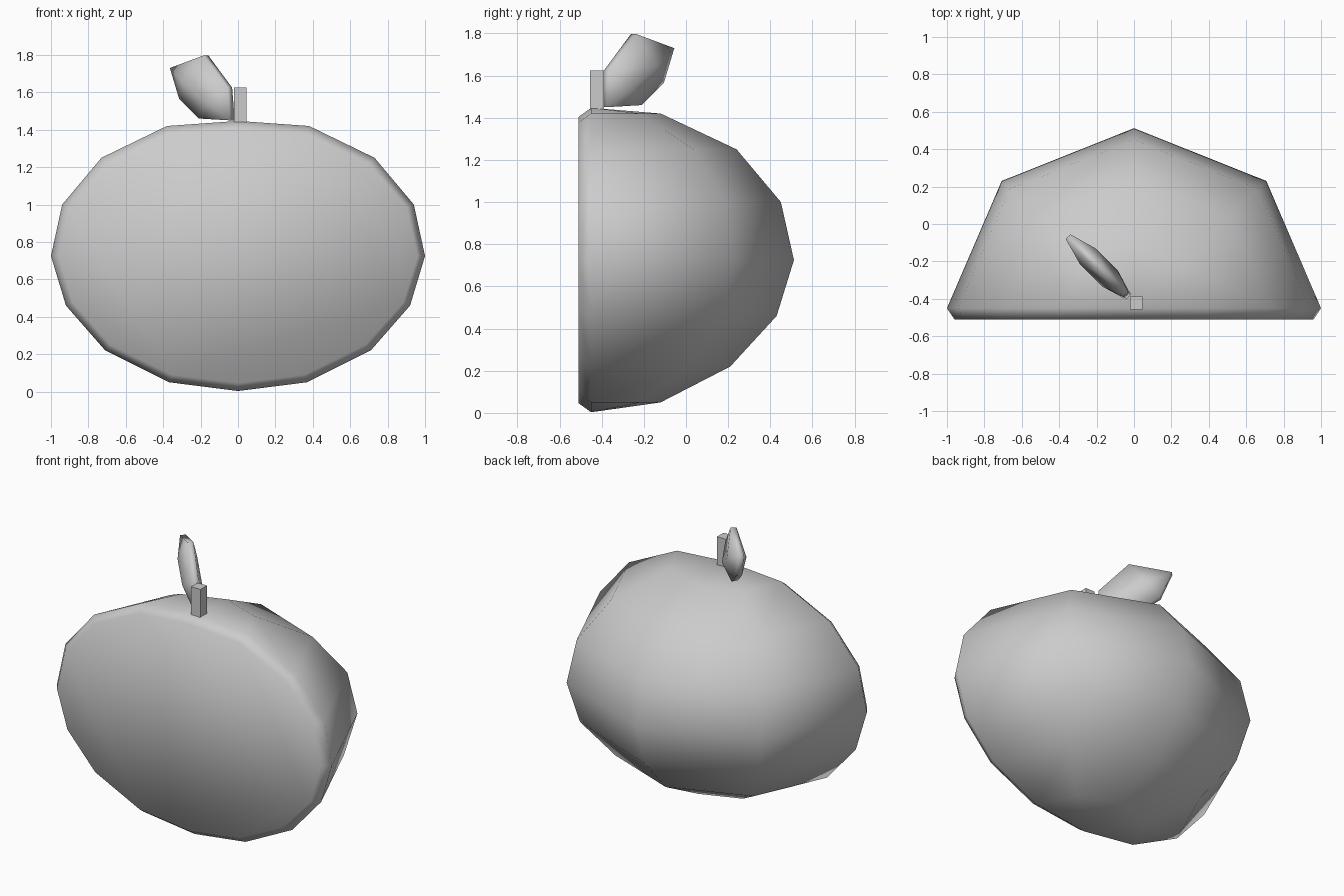
import bpy, bmesh
from math import sin, cos, pi, radians
from mathutils import Vector

if "Cube" in bpy.data.objects:
    bpy.data.objects.remove(bpy.data.objects["Cube"])


def make(name, bm, angle):
    bmesh.ops.recalc_face_normals(bm, faces=bm.faces)
    me = bpy.data.meshes.new(name)
    bm.to_mesh(me)
    bm.free()
    ob = bpy.data.objects.new(name, me)
    bpy.context.collection.objects.link(ob)
    bpy.ops.object.select_all(action='DESELECT')
    ob.select_set(True)
    bpy.context.view_layer.objects.active = ob
    bpy.ops.object.shade_smooth_by_angle(angle=radians(angle))
    return ob


# Half fruit: half of an 8-sided sphere, rings as (x radius, y radius, z)
CUT_Y, FRONT_Y, MID_Z = -0.45, -0.51, 0.725
rings = [(0.37, 0.33, 0.05), (0.71, 0.66, 0.22), (0.92, 0.88, 0.46),
         (1.0, 0.962, MID_Z),
         (0.94, 0.90, 1.0), (0.73, 0.69, 1.25), (0.38, 0.33, 1.42)]
bm = bmesh.new()
bottom = bm.verts.new((0, CUT_Y, 0.003))
top = bm.verts.new((0, CUT_Y, 1.447))
grid = [[bm.verts.new((rx * cos(i * pi / 4), CUT_Y + ry * sin(i * pi / 4), z))
         for i in range(5)] for rx, ry, z in rings]
for a, b in zip(grid, grid[1:]):
    for i in range(4):
        bm.faces.new((a[i], a[i + 1], b[i + 1], b[i]))
for i in range(4):
    bm.faces.new((bottom, grid[0][i + 1], grid[0][i]))
    bm.faces.new((top, grid[-1][i], grid[-1][i + 1]))

# Cut face with a chamfered rim
rim = [bottom] + [r[0] for r in grid] + [top] + [r[4] for r in reversed(grid)]
front = [bm.verts.new((v.co.x * 0.96, FRONT_Y, MID_Z + (v.co.z - MID_Z) * 0.94))
         for v in rim]
for i in range(len(rim)):
    j = (i + 1) % len(rim)
    bm.faces.new((rim[i], rim[j], front[j], front[i]))
bm.faces.new(front)
make("half_fruit", bm, 60)

# Stem
bm = bmesh.new()
bmesh.ops.create_cube(bm, size=1)
for v in bm.verts:
    v.co = Vector((0.012 + v.co.x * 0.068, -0.422 + v.co.y * 0.068,
                   1.53 + v.co.z * 0.19))
make("stem", bm, 60)

# Leaf: hexagonal outline in a diagonal plane, thickened at the midrib
outline = [(0.0, 1.45), (0.02, 1.625), (0.20, 1.797), (0.455, 1.73),
           (0.385, 1.565), (0.235, 1.46)]
ribs = [(0.14, 1.545), (0.305, 1.645)]
along = Vector((-0.70, 0.70, 0)).normalized()
across = Vector((0.70, 0.70, 0)).normalized()
bm = bmesh.new()


def leaf_vert(p, n):
    co = Vector((-0.03, -0.39, 0)) + along * p[0] + across * n
    return bm.verts.new((co.x, co.y, p[1]))


sides = []
for s in (-1, 1):
    o = [leaf_vert(p, s * 0.018) for p in outline]
    r = [leaf_vert(p, s * 0.06) for p in ribs]
    for f in ((o[0], o[1], r[0]), (o[1], o[2], r[1], r[0]), (o[2], o[3], r[1]),
              (o[3], o[4], r[1]), (o[4], o[5], r[0], r[1]), (o[5], o[0], r[0])):
        bm.faces.new(f)
    sides.append(o)
for i in range(6):
    j = (i + 1) % 6
    bm.faces.new((sides[0][i], sides[0][j], sides[1][j], sides[1][i]))
make("leaf", bm, 75)
